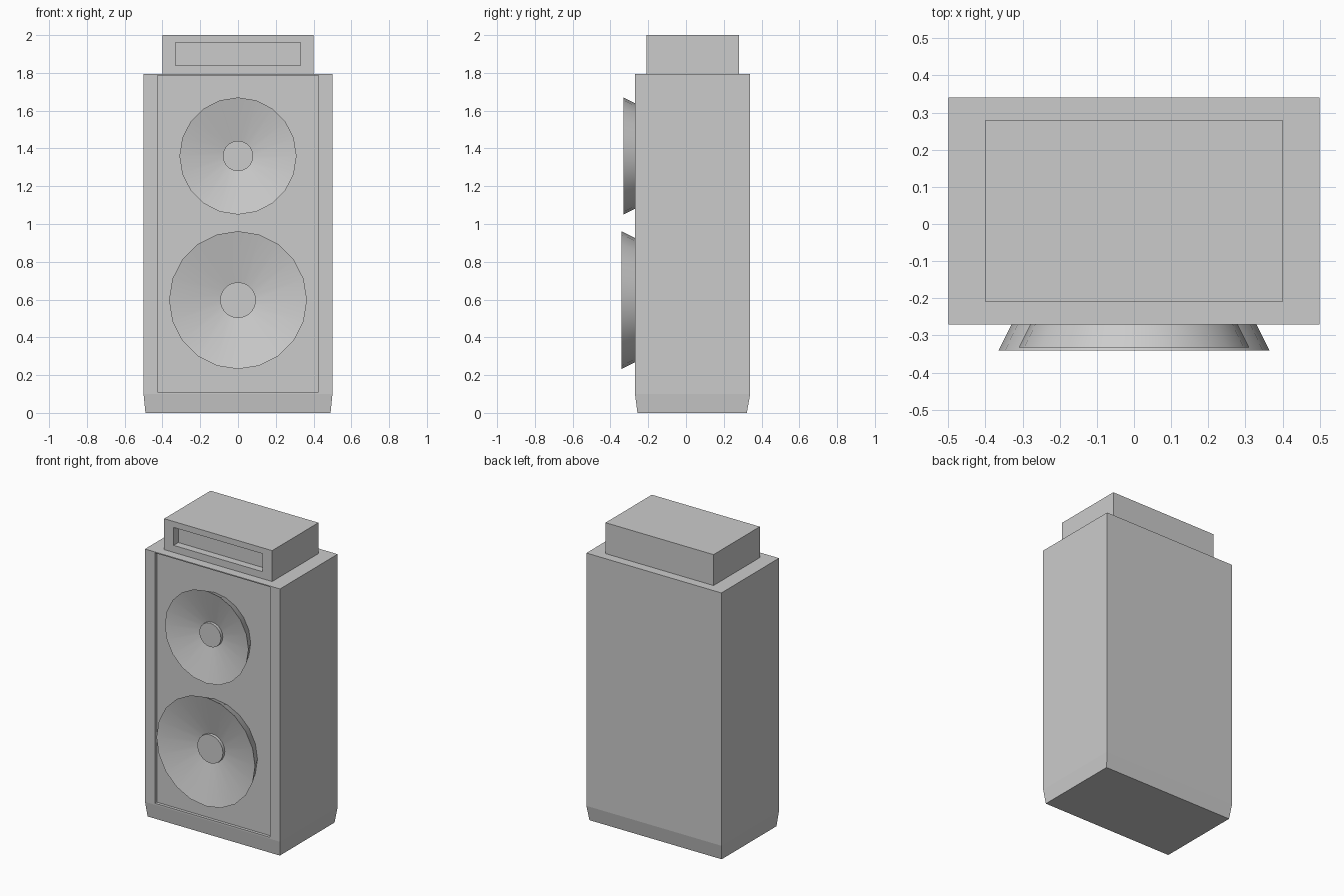
import bpy, bmesh, math

if "Cube" in bpy.data.objects:
    bpy.data.objects.remove(bpy.data.objects["Cube"])


def finish(name, bm, smooth=False):
    bmesh.ops.recalc_face_normals(bm, faces=bm.faces)
    mesh = bpy.data.meshes.new(name)
    bm.to_mesh(mesh)
    bm.free()
    obj = bpy.data.objects.new(name, mesh)
    bpy.context.collection.objects.link(obj)
    if smooth:
        bpy.ops.object.select_all(action='DESELECT')
        obj.select_set(True)
        bpy.context.view_layer.objects.active = obj
        bpy.ops.object.shade_smooth_by_angle(angle=math.radians(30))
    return obj


def loft(bm, rings, cap_start=True, cap_end=True):
    loops = [[bm.verts.new(p) for p in ring] for ring in rings]
    for a, b in zip(loops, loops[1:]):
        for i in range(len(a)):
            j = (i + 1) % len(a)
            bm.faces.new((a[i], a[j], b[j], b[i]))
    if cap_start:
        bm.faces.new(loops[0])
    if cap_end:
        bm.faces.new(loops[-1])


def rect(half, z0, z1, y):
    return [(-half, y, z0), (half, y, z0), (half, y, z1), (-half, y, z1)]


def recessed_box(outer, inner, back, front, depth):
    bm = bmesh.new()
    loft(bm, [rect(*outer, back), rect(*outer, front),
              rect(*inner, front), rect(*inner, front + depth)])
    bmesh.ops.recalc_face_normals(bm, faces=bm.faces)
    return bm


# Cabinet with sunken front panel and tapered foot
bm = recessed_box((0.5, 0.10, 1.793), (0.426, 0.11, 1.786), 0.34, -0.27, 0.02)
bottom = min((f for f in bm.faces if f.normal.z < -0.9),
             key=lambda f: f.calc_center_median().z)
new = bmesh.ops.extrude_face_region(bm, geom=[bottom])
bmesh.ops.delete(bm, geom=[bottom], context='FACES_ONLY')
for v in (g for g in new["geom"] if isinstance(g, bmesh.types.BMVert)):
    v.co.x *= 0.98
    v.co.y = -0.257 if v.co.y < 0 else 0.322
    v.co.z = 0
finish("cabinet", bm)

# Top unit with recessed horn slot
finish("top_unit", recessed_box((0.4, 1.793, 2.0), (0.33, 1.84, 1.96),
                                0.28, -0.21, 0.05))


def circle(r, y, z, n=20):
    return [(r * math.sin(math.tau * i / n), y, z + r * math.cos(math.tau * i / n))
            for i in range(n)]


# Speaker: flared outside, shallow dish, raised dust cap
def speaker(name, z, r, cap, rim_y):
    base_y = -0.25
    dish_y = -0.275
    bm = bmesh.new()
    loft(bm, [circle(r - 0.5 * (base_y - rim_y), base_y, z), circle(r, rim_y, z),
              circle(cap, dish_y, z), circle(cap, dish_y - 0.02, z)],
         cap_start=False)
    finish(name, bm, smooth=True)


speaker("upper_speaker", 1.36, 0.31, 0.08, -0.332)
speaker("lower_speaker", 0.597, 0.365, 0.095, -0.341)
